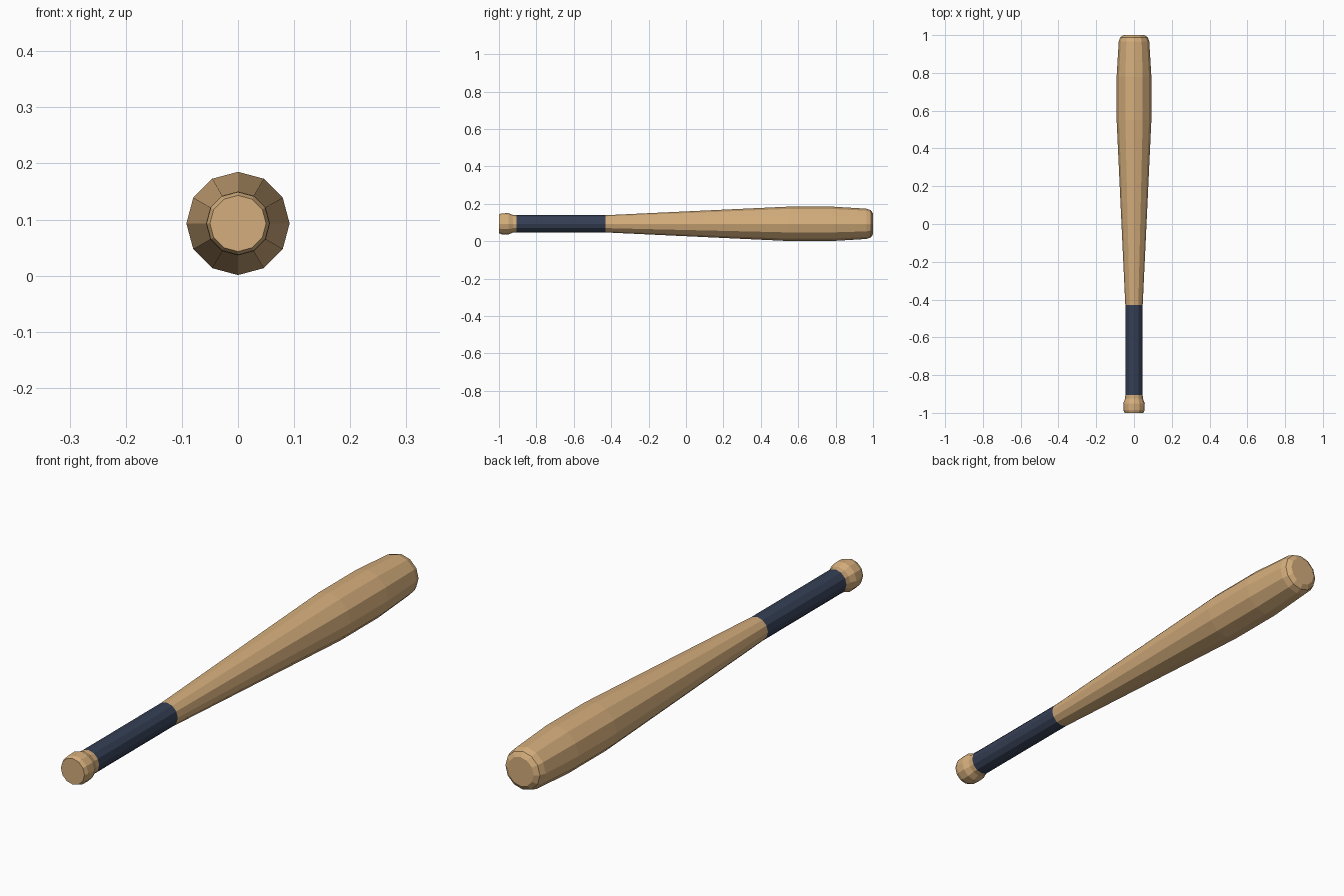
import bpy, bmesh
from math import cos, sin, tau

if "Cube" in bpy.data.objects:
    bpy.data.objects.remove(bpy.data.objects["Cube"])

SIDES = 12
AXIS_Z = 0.093


def material(name, color):
    m = bpy.data.materials.new(name)
    m.diffuse_color = color
    m.use_nodes = True
    m.node_tree.nodes["Principled BSDF"].inputs["Base Color"].default_value = m.diffuse_color
    return m


def lathe(name, profile, mat, cap_start=False, cap_end=False):
    """Revolve (y, radius) points around the bat's long axis."""
    bm = bmesh.new()
    rings = [[bm.verts.new((r * cos(tau * i / SIDES), y, AXIS_Z + r * sin(tau * i / SIDES)))
              for i in range(SIDES)] for y, r in profile]
    for a, b in zip(rings, rings[1:]):
        for i in range(SIDES):
            j = (i + 1) % SIDES
            bm.faces.new((a[i], a[j], b[j], b[i]))
    if cap_start:
        bm.faces.new(rings[0])
    if cap_end:
        bm.faces.new(rings[-1])
    bmesh.ops.recalc_face_normals(bm, faces=bm.faces)
    # open tubes: make sure the faces point away from the axis
    bm.normal_update()
    bm.faces.ensure_lookup_table()
    f = bm.faces[0]
    c = f.calc_center_median()
    if f.normal.x * c.x + f.normal.z * (c.z - AXIS_Z) < 0:
        bmesh.ops.reverse_faces(bm, faces=bm.faces)
    mesh = bpy.data.meshes.new(name)
    bm.to_mesh(mesh)
    bm.free()
    mesh.materials.append(mat)
    obj = bpy.data.objects.new(name, mesh)
    bpy.context.collection.objects.link(obj)
    return obj


wood = material("wood", (0.66, 0.42, 0.20, 1))
wrap = material("navy_wrap", (0.035, 0.05, 0.09, 1))

# Rounded knob at the handle end
lathe("knob", [(-1, 0.050), (-0.985, 0.056), (-0.95, 0.057),
               (-0.925, 0.047), (-0.905, 0.046)], wood, cap_start=True)
# Dark grip
lathe("grip", [(-0.905, 0.046), (-0.43, 0.046)], wrap)
# Tapered barrel with rounded tip
lathe("barrel", [(-0.43, 0.046), (0.1, 0.071), (0.55, 0.092), (0.78, 0.092),
                 (0.965, 0.081), (0.988, 0.073), (1.0, 0.055)], wood, cap_end=True)
